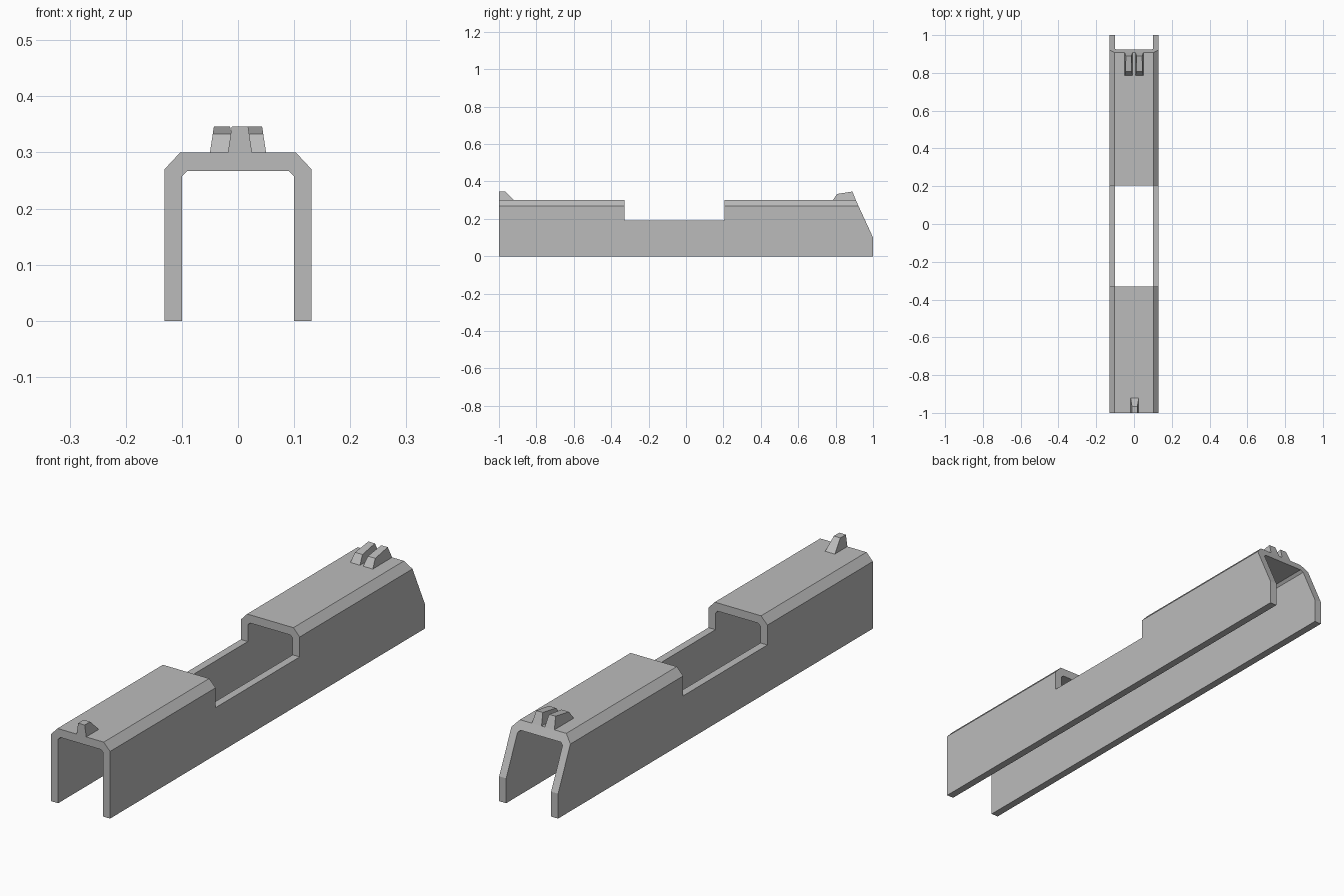
import bpy
import bmesh
from mathutils import Vector

cube = bpy.data.objects.get("Cube")
if cube:
    bpy.data.objects.remove(cube, do_unlink=True)

# Single plain grey finish
grey = bpy.data.materials.new("plain_grey")
grey.use_nodes = True
colour = (0.5, 0.5, 0.5, 1)
grey.diffuse_color = colour
grey.node_tree.nodes["Principled BSDF"].inputs["Base Color"].default_value = colour


def prism(name, profile, start, end):
    """Solid joining two outlines of equal length: start and end map a profile point to 3D."""
    bm = bmesh.new()
    a = [bm.verts.new(start(*p)) for p in profile]
    b = [bm.verts.new(end(*p)) for p in profile]
    bm.faces.new(a)
    bm.faces.new(b[::-1])
    for i in range(len(a)):
        j = (i + 1) % len(a)
        bm.faces.new((a[j], a[i], b[i], b[j]))
    bmesh.ops.recalc_face_normals(bm, faces=bm.faces)
    mesh = bpy.data.meshes.new(name)
    bm.to_mesh(mesh)
    bm.free()
    mesh.materials.append(grey)
    obj = bpy.data.objects.new(name, mesh)
    bpy.context.collection.objects.link(obj)
    return obj


# Arched channel with chamfered shoulders, swept along the length
half = [(0.131, 0), (0.131, 0.27), (0.103, 0.30)]
inner = [(0.10, 0), (0.10, 0.257), (0.09, 0.267)]
mirror = lambda pts: [(-x, z) for x, z in reversed(pts)]
arch = half + mirror(half) + [(-x, z) for x, z in inner] + inner[::-1]
body = prism("slide_body", arch,
             lambda x, z: Vector((x, -1, z)), lambda x, z: Vector((x, 1.2, z)))

# Side outline: top opening and sloped rear end
side = [(-1.2, -0.1), (1, -0.1), (1, 0.10), (0.908, 0.30), (0.862, 0.40),
        (0.205, 0.40), (0.205, 0.19), (-0.33, 0.19), (-0.33, 0.40), (-1.2, 0.40)]
cutter = prism("side_outline_cutter", side,
               lambda y, z: Vector((-0.3, y, z)), lambda y, z: Vector((0.3, y, z)))
cutter.hide_render = True
trim = body.modifiers.new("trim", "BOOLEAN")
trim.operation = "INTERSECT"
trim.solver = "EXACT"
trim.object = cutter
bpy.context.view_layer.update()
shaped = bpy.data.meshes.new_from_object(
    body.evaluated_get(bpy.context.evaluated_depsgraph_get()))
body.modifiers.clear()
body.data = shaped
bpy.data.objects.remove(cutter, do_unlink=True)


def sight(name, outline, left, right, taper):
    """Sight block whose sides lean inward by taper at full height."""
    lean = lambda z: taper * (z - 0.30) / 0.046
    return prism(name, outline,
                 lambda y, z: Vector((left + lean(z), y, z)),
                 lambda y, z: Vector((right - lean(z), y, z)))


sight("front_sight", [(-1, 0.30), (-1, 0.346), (-0.965, 0.346), (-0.92, 0.30)],
      -0.018, 0.025, 0.007)
rear = [(0.785, 0.30), (0.808, 0.333), (0.89, 0.346), (0.908, 0.30)]
sight("rear_sight_right", rear, -0.05, -0.007, 0.007)
sight("rear_sight_left", rear, 0.007, 0.05, 0.007)
